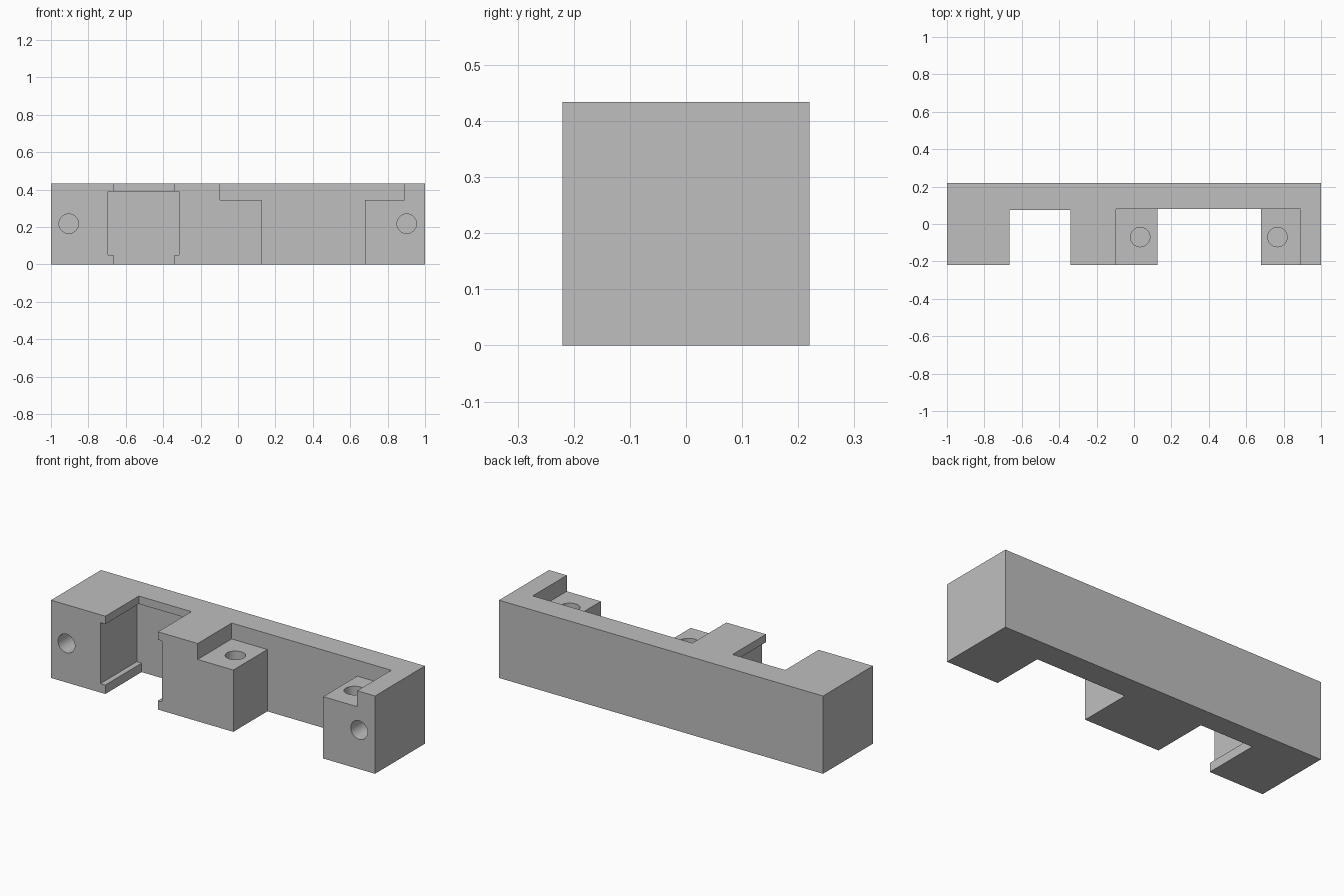
import bpy
import math

cube = bpy.data.objects.get("Cube")
if cube:
    bpy.data.objects.remove(cube, do_unlink=True)

W, D, H = 1.0, 0.22, 0.434   # half width, half depth, height
OUT = 0.1                    # cutter overshoot past the body


def box(name, x0, x1, y0, y1, z0, z1):
    bpy.ops.mesh.primitive_cube_add(
        size=1, location=((x0 + x1) / 2, (y0 + y1) / 2, (z0 + z1) / 2))
    ob = bpy.context.object
    ob.name = name
    ob.scale = (x1 - x0, y1 - y0, z1 - z0)
    bpy.ops.object.transform_apply(location=True, rotation=True, scale=True)
    return ob


def drill(name, location, depth, tilt=0.0):
    bpy.ops.mesh.primitive_cylinder_add(
        vertices=32, radius=0.052, depth=2 * depth,
        location=location, rotation=(tilt, 0, 0))
    ob = bpy.context.object
    ob.name = name
    return ob


# Solid bar
body = box("mounting_bracket", -W, W, -D, D, 0, H)
front, top = -D - OUT, H + OUT

cutters = [
    # Narrow through slot with an undercut pocket behind its lips
    box("slot_cut", -0.665, -0.34, front, 0.075, -OUT, top),
    box("slot_lower_cut", -0.665, -0.34, front, 0.10, -OUT, 0.2),
    box("pocket_cut", -0.695, -0.315, front, 0.10, 0.05, 0.39),
    # Wide through slot with stepped ledges on both sides
    box("wide_slot_cut", 0.125, 0.68, front, 0.08, -OUT, top),
    box("ledge_cut", -0.095, 0.89, front, 0.08, 0.345, top),
]
# Vertical screw holes in the ledges, horizontal ones in the ends
for x in (0.033, 0.767):
    cutters.append(drill("ledge_hole_cut", (x, -0.07, 0.345), 0.22))
for x in (-0.905, 0.902):
    cutters.append(drill("front_hole_cut", (x, -D, 0.218), 0.25, math.pi / 2))

# Carve the bar
bpy.ops.object.select_all(action='DESELECT')
body.select_set(True)
bpy.context.view_layer.objects.active = body
for cutter in cutters:
    mod = body.modifiers.new("cut", 'BOOLEAN')
    mod.operation = 'DIFFERENCE'
    mod.solver = 'EXACT'
    mod.object = cutter
    bpy.ops.object.modifier_apply(modifier=mod.name)
    bpy.data.objects.remove(cutter, do_unlink=True)

# Plain grey finish
grey = bpy.data.materials.new("grey")
grey.use_nodes = True
colour = (0.52, 0.52, 0.52, 1)
grey.diffuse_color = colour
grey.node_tree.nodes["Principled BSDF"].inputs["Base Color"].default_value = colour
body.data.materials.clear()
body.data.materials.append(grey)
bpy.ops.object.shade_smooth_by_angle(angle=math.radians(30))
